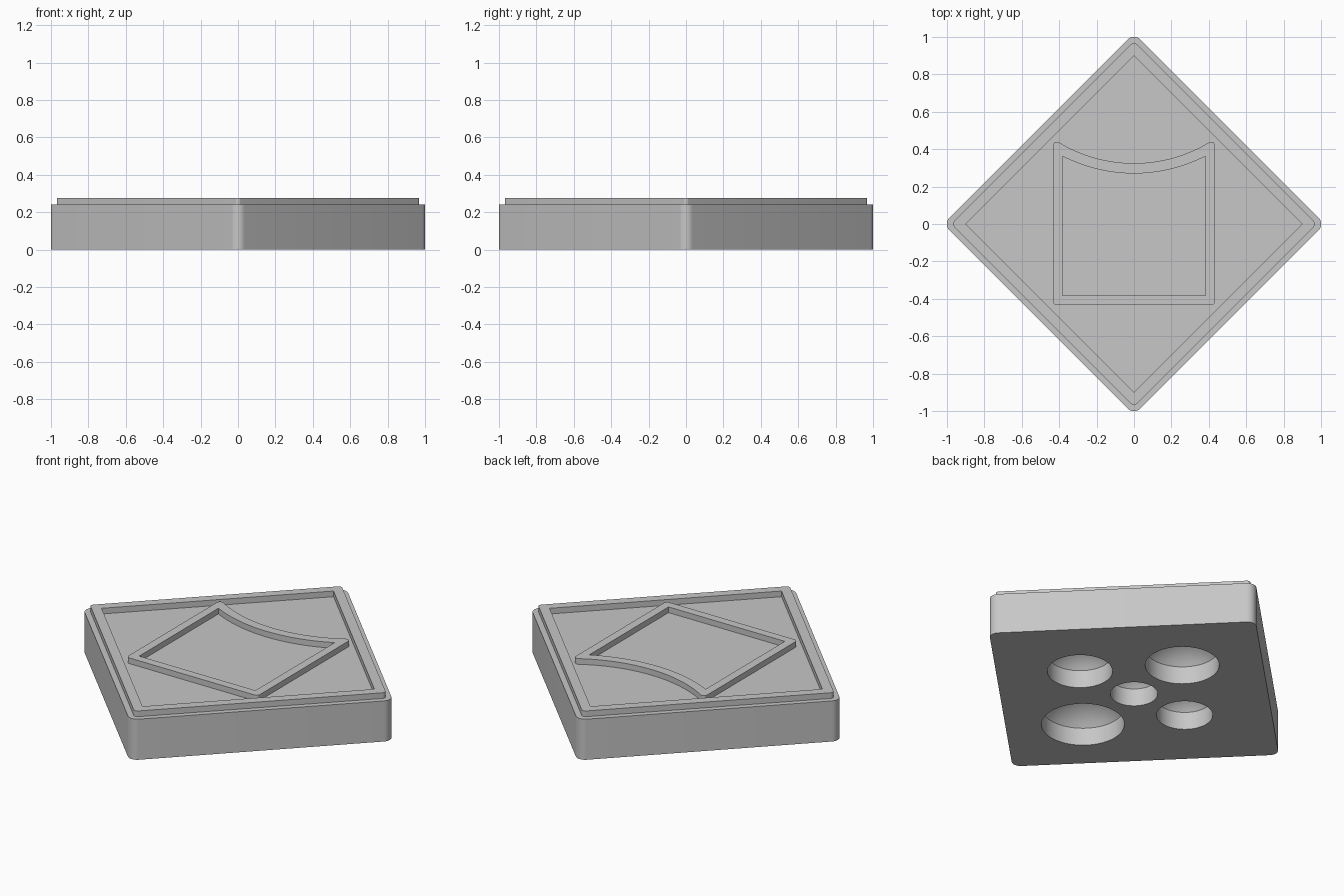
import bpy, bmesh, math
from mathutils import Vector

cube = bpy.data.objects.get("Cube")
if cube:
    bpy.data.objects.remove(cube, do_unlink=True)

BASE_TOP, RIM_TOP = 0.242, 0.276
SOCKET_WALL = 0.105

grey = bpy.data.materials.new("light grey")
grey.use_nodes = True
COLOUR = (0.57, 0.57, 0.57, 1)
grey.diffuse_color = COLOUR
grey.node_tree.nodes["Principled BSDF"].inputs["Base Color"].default_value = COLOUR


def rounded(points, radius, corners, steps=8):
    """Round the chosen corners of an outline with circular fillets."""
    out = []
    for i, p in enumerate(points):
        p = Vector(p)
        if i not in corners:
            out.append(p)
            continue
        a = (Vector(points[i - 1]) - p).normalized()
        b = (Vector(points[(i + 1) % len(points)]) - p).normalized()
        half = a.angle(b) / 2
        centre = p + (a + b).normalized() * radius / math.sin(half)
        start = (p + a * radius / math.tan(half) - centre).normalized()
        end = (p + b * radius / math.tan(half) - centre).normalized()
        out += [centre + start.slerp(end, k / steps) * radius for k in range(steps + 1)]
    return out


def finish(name, bm):
    bmesh.ops.recalc_face_normals(bm, faces=bm.faces)
    mesh = bpy.data.meshes.new(name)
    bm.to_mesh(mesh)
    bm.free()
    mesh.materials.append(grey)
    obj = bpy.data.objects.new(name, mesh)
    bpy.context.collection.objects.link(obj)
    return obj


def prism(name, outline, bottom, top):
    bm = bmesh.new()
    face = bm.faces.new([bm.verts.new((p[0], p[1], bottom)) for p in outline])
    new = bmesh.ops.extrude_face_region(bm, geom=[face])["geom"]
    verts = [v for v in new if isinstance(v, bmesh.types.BMVert)]
    bmesh.ops.translate(bm, verts=verts, vec=(0, 0, top - bottom))
    return finish(name, bm)


def domed_cutter(x, y, r, steps=10):
    """Cylinder with a shallow spherical end, turned from a profile."""
    sphere = 1.25 * r
    rim_angle = math.asin(r / sphere)
    centre = SOCKET_WALL - sphere * math.cos(rim_angle)
    profile = [(0, -0.1), (r, -0.1)]
    for k in range(steps + 1):
        t = rim_angle * (1 - k / steps)
        profile.append((sphere * math.sin(t), centre + sphere * math.cos(t)))
    bm = bmesh.new()
    verts = [bm.verts.new((x + u, y, z)) for u, z in profile]
    edges = [bm.edges.new(pair) for pair in zip(verts, verts[1:])]
    bmesh.ops.spin(bm, geom=verts + edges, cent=(x, y, 0), axis=(0, 0, 1),
                   angle=math.tau, steps=64)
    bmesh.ops.remove_doubles(bm, verts=bm.verts, dist=1e-5)
    return finish("socket_cutter", bm)


def cut(obj, cutter):
    mod = obj.modifiers.new("cut", "BOOLEAN")
    mod.operation, mod.solver, mod.object = "DIFFERENCE", "EXACT", cutter
    bpy.context.view_layer.objects.active = obj
    bpy.ops.object.modifier_apply(modifier=mod.name)
    bpy.data.objects.remove(cutter, do_unlink=True)


def diamond(apothem, radius=0):
    r = apothem * math.sqrt(2)
    corners = range(4) if radius else ()
    return rounded([(r, 0), (0, r), (-r, 0), (0, -r)], radius, corners)


def scooped_square(half, arc_radius, radius=0, n=32):
    """Square whose back edge is a concave arc."""
    pts = [(-half, -half), (half, -half)]
    for k in range(n + 1):
        x = half - 2 * half * k / n
        pts.append((x, 1.105 - math.sqrt(arc_radius ** 2 - x * x)))
    return rounded(pts, radius, (0, 1, 2, n + 2) if radius else ())


# Base block with five domed sockets of growing size underneath
base = prism("base_block", diamond(0.722, 0.05), 0, BASE_TOP)
cut(base, domed_cutter(0, 0, 0.128))
for i, (dx, dy) in enumerate([(-1, 0), (1, 0), (0, 1), (0, -1)]):
    r = 0.152 + 0.024 * i
    d = r + 0.205
    cut(base, domed_cutter(dx * d, dy * d, r))

# Raised border around the top
rim = prism("top_rim", diamond(0.69, 0.02), BASE_TOP, RIM_TOP)
cut(rim, prism("rim_cutter", diamond(0.636), 0.1, 0.4))

# Raised outline in the middle
ridge = prism("emblem_ridge", scooped_square(0.433, 0.78, 0.02), BASE_TOP, RIM_TOP)
cut(ridge, prism("ridge_cutter", scooped_square(0.383, 0.835), 0.1, 0.4))

for obj in (base, rim, ridge):
    bpy.ops.object.select_all(action="DESELECT")
    obj.select_set(True)
    bpy.context.view_layer.objects.active = obj
    bpy.ops.object.shade_smooth_by_angle(angle=math.radians(30))
